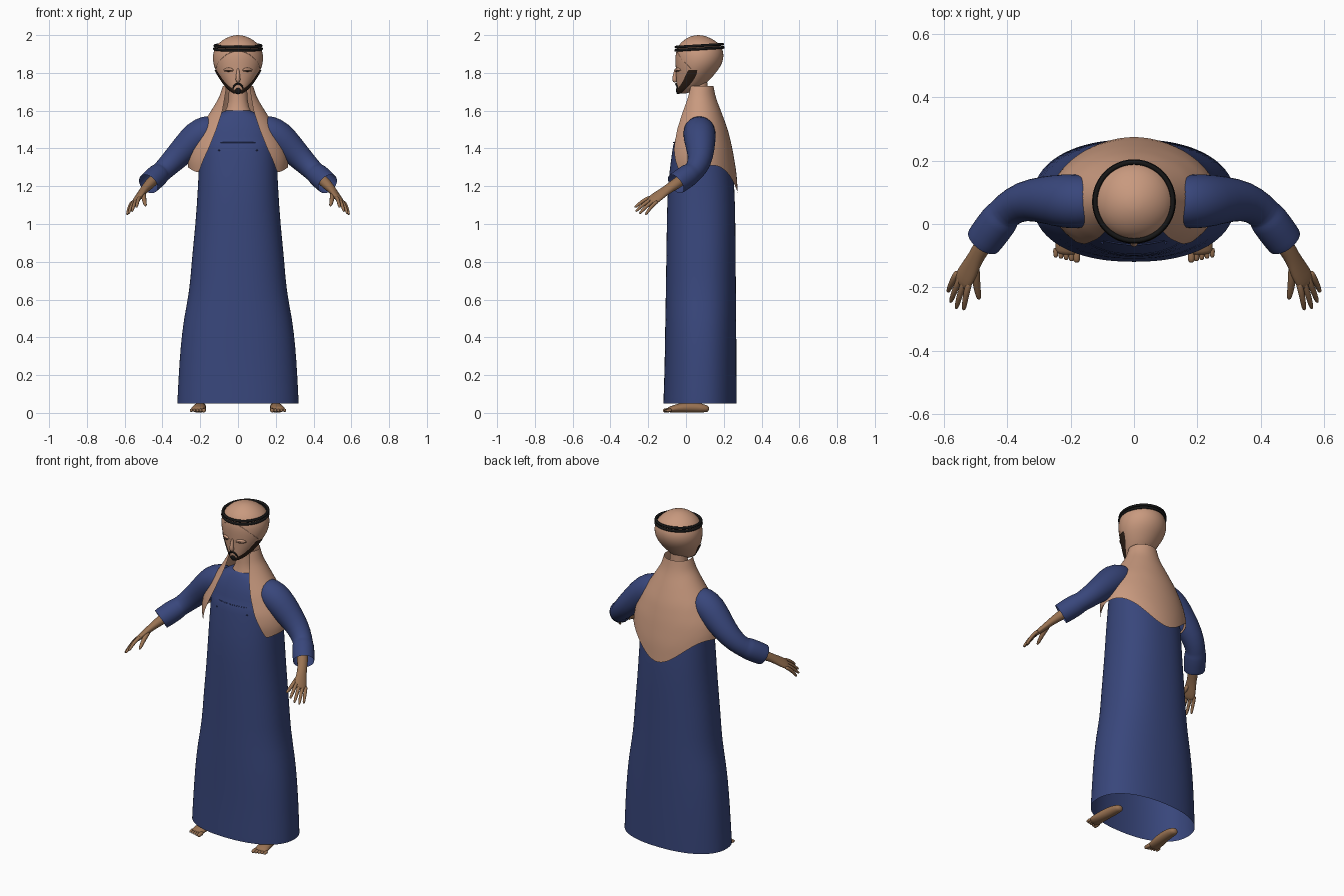
import bpy, math
from mathutils import Vector


def material(name, rgb):
    m = bpy.data.materials.new(name)
    m.diffuse_color = (*rgb, 1)
    return m


BLUE = material("blue_cloth", (0.04, 0.062, 0.2))
TAN = material("tan_cloth", (0.58, 0.32, 0.21))
SKIN = material("brown_skin", (0.32, 0.17, 0.085))
BLACK = material("black_cord", (0.008, 0.008, 0.008))
HAIR = material("dark_hair", (0.03, 0.016, 0.01))


def loft(name, rings, mat, closed=True, caps=(False, False), mirror=False, subsurf=1):
    """Skin a list of equal-length point rings."""
    n = len(rings[0])
    verts = [tuple(p) for r in rings for p in r]
    faces = []
    for i in range(len(rings) - 1):
        for j in range(n if closed else n - 1):
            k = (j + 1) % n
            faces.append((i * n + j, i * n + k, (i + 1) * n + k, (i + 1) * n + j))
    if caps[0]:
        faces.append(tuple(range(n))[::-1])
    if caps[1]:
        faces.append(tuple(range(len(verts) - n, len(verts))))
    me = bpy.data.meshes.new(name)
    me.from_pydata(verts, [], faces)
    me.materials.append(mat)
    me.polygons.foreach_set("use_smooth", [True] * len(faces))
    ob = bpy.data.objects.new(name, me)
    bpy.context.collection.objects.link(ob)
    if mirror:
        ob.modifiers.new("mirror", 'MIRROR').use_clip = False
    if subsurf:
        s = ob.modifiers.new("smooth", 'SUBSURF')
        s.levels = s.render_levels = subsurf
    return ob


def tube(name, pts, radii, mat, wide=(0, 0, 1), n=12, caps=(True, True), mirror=True):
    """Sweep an ellipse (half-width along 'wide', half-height) along points."""
    pts = [Vector(p) for p in pts]
    rings = []
    for i, p in enumerate(pts):
        t = (pts[min(i + 1, len(pts) - 1)] - pts[max(i - 1, 0)]).normalized()
        w = Vector(wide)
        w = (w - t * w.dot(t)).normalized()
        u = t.cross(w)
        a, b = radii[i] if isinstance(radii[i], tuple) else (radii[i], radii[i])
        rings.append([p + w * a * math.cos(k * math.tau / n) + u * b * math.sin(k * math.tau / n)
                      for k in range(n)])
    return loft(name, rings, mat, True, caps, mirror)


def oval(z, hx, y0, y1, e=2.0, n=32):
    """Horizontal superellipse ring."""
    out = []
    for k in range(n):
        s, c = math.sin(k * math.tau / n), math.cos(k * math.tau / n)
        x = math.copysign(abs(s) ** (2 / e), s) * hx
        y = math.copysign(abs(c) ** (2 / e), c) * (y1 - y0) / 2
        out.append((x, (y0 + y1) / 2 - y, z))
    return out


def lookup(table, z):
    """Linear interpolation of table rows sorted by rising z."""
    if z <= table[0][0]:
        return table[0][1:]
    for a, b in zip(table, table[1:]):
        if z <= b[0]:
            f = (z - a[0]) / (b[0] - a[0])
            return [p + (q - p) * f for p, q in zip(a[1:], b[1:])]
    return table[-1][1:]


# Long robe, open at the hem: z, half width, front y, back y
ROBE = [(0.05, .322, -.12, .268), (0.06, .322, -.12, .268), (0.2, .315, -.115, .268),
        (0.35, .305, -.112, .267), (0.5, .288, -.11, .266), (0.65, .256, -.107, .265),
        (0.8, .247, -.105, .263), (1.0, .225, -.102, .262), (1.2, .212, -.098, .258),
        (1.35, .206, -.078, .24), (1.425, .203, -.068, .225), (1.43, .202, -.06, .224),
        (1.5, .188, -.045, .195), (1.55, .155, -.025, .165), (1.58, .115, -.01, .145),
        (1.595, .08, 0, .13), (1.60, .065, .005, .125)]
loft("robe", [oval(*r, e=2.25, n=40) for r in ROBE], BLUE)

# Sleeves with wide turned cuffs
tube("sleeve", [(.10, .07, 1.505), (.16, .07, 1.495), (.215, .072, 1.465), (.28, .077, 1.40),
                (.35, .075, 1.33), (.40, .045, 1.28), (.415, .025, 1.267), (.42, .02, 1.263),
                (.472, -.05, 1.215), (.475, -.054, 1.212)],
     [.07, .085, .088, .076, .064, .056, .055, .062, .06, .058], BLUE, n=20, caps=(True, False))

# Hands: forearm and palm, four fingers, thumb
ACROSS = (.055, .055, -.04)
tube("hand", [(.43, .0, 1.25), (.475, -.065, 1.205), (.50, -.105, 1.178), (.52, -.145, 1.15),
              (.54, -.178, 1.125), (.549, -.193, 1.115)],
     [(.034, .034), (.031, .028), (.027, .021), (.036, .018), (.038, .015), (.03, .009)],
     SKIN, wide=ACROSS)
KNUCKLE, TIPS = ((.522, -.198, 1.132), (.562, -.162, 1.105)), [
    (.538, -.272, 1.088), (.562, -.268, 1.066), (.580, -.248, 1.054), (.588, -.215, 1.049)]
for i, tip in enumerate(TIPS):
    a = Vector(KNUCKLE[0]).lerp(Vector(KNUCKLE[1]), i / 3)
    b = Vector(tip)
    d = b - a
    bend = Vector((.003, -.003, .006))
    tube("finger_%d" % (i + 1), [a - d * .25, a + bend, a + d * .5 + bend, a + d * .9, b],
         [.010, .0115, .010, .008, .004], SKIN, n=8)
tube("thumb", [(.50, -.125, 1.165), (.50, -.165, 1.145), (.495, -.205, 1.118),
               (.490, -.232, 1.10), (.489, -.238, 1.096)],
     [.014, .015, .012, .009, .004], SKIN, n=8)

# Feet and toes under the hem
tube("foot", [(.195, .122, .018), (.195, .11, .022), (.197, .05, .03), (.204, -.02, .028),
              (.211, -.07, .02), (.213, -.10, .015)],
     [(.012, .012), (.028, .02), (.031, .03), (.036, .028), (.041, .02), (.038, .013)],
     SKIN, wide=(1, 0, 0))
for i in range(5):
    x, r = .181 + .0165 * i, (.0125, .01, .0095, .009, .009)[i]
    y = -.122 + .004 * i
    tube("toe_%d" % (i + 1), [(x, -.075, .015), (x, y + .02, .014), (x, y + .006, .012), (x, y, .011)],
         [r, r, r * .95, r * .5], SKIN, n=8)

# Neck
loft("neck", [oval(1.56, .09, .0, .13), oval(1.60, .066, .01, .125), oval(1.64, .05, .02, .115),
              oval(1.75, .048, .02, .115)], TAN)

# Covered head
HEAD = [(1.69, .018, -.04, .0), (1.70, .036, -.047, .03), (1.72, .06, -.05, .075),
        (1.75, .082, -.051, .115), (1.79, .108, -.053, .15), (1.83, .127, -.055, .182),
        (1.87, .135, -.057, .199), (1.91, .132, -.055, .2), (1.945, .115, -.042, .185),
        (1.975, .082, -.012, .15), (1.993, .045, .022, .11), (2.0, .014, .052, .08)]
loft("head", [oval(*r) for r in HEAD], TAN, caps=(True, True))


def face(x, z, lift=0.0):
    """Point on the front of the head."""
    hx, y0, y1 = lookup(HEAD, z)
    ry = (y1 - y0) / 2
    return (x, (y0 + y1) / 2 - (ry + lift) * math.sqrt(max(0, 1 - (x / hx) ** 2)), z)


# Edge of the head cloth around the face
tube("head_cloth_edge", [face(x, z) for x, z in
                         ((0, 1.92), (.04, 1.912), (.08, 1.885), (.108, 1.85), (.118, 1.82))],
     [.003] * 5, TAN, n=6)
# Closed eyes, lids, nose and brows
tube("eyelid", [face(x, z) for x, z in ((.022, 1.815), (.034, 1.818), (.05, 1.82), (.066, 1.818), (.078, 1.813))],
     [.002, .008, .010, .008, .002], TAN, n=8)
tube("eyelash", [face(x, z, .007) for x, z in ((.024, 1.811), (.036, 1.808), (.05, 1.807), (.064, 1.808), (.076, 1.811))],
     [.001, .0016, .002, .0016, .001], HAIR, n=6)
tube("nose", [face(0, 1.825), face(0, 1.80, .003), face(0, 1.77, .01), face(0, 1.757, .008), face(0, 1.752)],
     [.006, .009, .013, .013, .006], TAN, wide=(1, 0, 0), mirror=False)

# Beard along the jaw, moustache and chin tuft
rows = []
for z, a0, a1 in ((1.815, 66, 92), (1.79, 62, 94), (1.76, 57, 92), (1.735, 48, 88),
                  (1.715, 28, 82), (1.70, 0, 80), (1.69, 0, 80)):
    hx, y0, y1 = lookup(HEAD, z)
    row = []
    for k in range(9):
        a = math.radians(a0 + (a1 - a0) * k / 8)
        row.append(((hx + .004) * math.sin(a),
                    (y0 + y1) / 2 - ((y1 - y0) / 2 + .004) * math.cos(a), z))
    rows.append(row)
loft("jaw_beard", rows, HAIR, closed=False, mirror=True)
tube("moustache", [face(0, 1.742, .002), face(.012, 1.741, .003), face(.024, 1.73, .002), face(.028, 1.712, .001)],
     [.005, .006, .005, .003], BLACK, n=8)
tube("chin_tuft", [(0, -.046, 1.722), (0, -.046, 1.71), (0, -.042, 1.695), (0, -.038, 1.687)],
     [(.006, .006), (.018, .009), (.018, .01), (.008, .005)], BLACK, wide=(1, 0, 0), mirror=False)

# Doubled head cord, slightly raised at the back
for i, z in enumerate((1.927, 1.944)):
    bpy.ops.mesh.primitive_torus_add(major_segments=48, minor_segments=10, major_radius=.126 - .002 * i,
                                     minor_radius=.0075, location=(0, .071, z), rotation=(.06, 0, 0))
    cord = bpy.context.object
    cord.name = "head_cord_%d" % (i + 1)
    cord.scale = (.99, 1.0, 1.0)
    cord.data.materials.append(BLACK)
    bpy.ops.object.shade_smooth()

# Shoulder drape, open at the front: z, half width, front y, back y, inner edge x
DRAPE = [(1.16, .25, -.10, .275, .21), (1.27, .262, -.105, .268, .208), (1.33, .268, -.108, .258, .188),
         (1.4, .255, -.10, .246, .155), (1.5, .207, -.072, .222, .115), (1.6, .142, -.035, .185, .082),
         (1.67, .10, -.012, .156, .07), (1.73, .08, .0, .146, .06)]
rings = []
for i in range(15):
    ring = []
    for k in range(41):
        u = -1 + k / 20
        low = 1.27 + .04 * math.sin(math.pi * abs(u)) if abs(u) > .5 else 1.165 + .145 * math.sin(math.pi * abs(u)) ** 2
        z = 1.73 + (low - 1.73) * i / 14
        hx, y0, y1, inner = lookup(DRAPE, z)
        a = u * (math.pi - math.asin(inner / hx))
        ring.append((hx * math.sin(a), (y0 + y1) / 2 + (y1 - y0) / 2 * math.cos(a), z))
    rings.append(ring)
loft("shoulder_drape", rings, TAN, closed=False)

# Chest seam and small buttons
tube("chest_seam", [(0, -.067, 1.431), (.05, -.063, 1.431), (.10, -.052, 1.431)], [.0025] * 3, BLUE, n=6)
tube("button", [(.10, -.045, 1.39), (.10, -.066, 1.39)], [.006, .005], BLUE, n=8)
